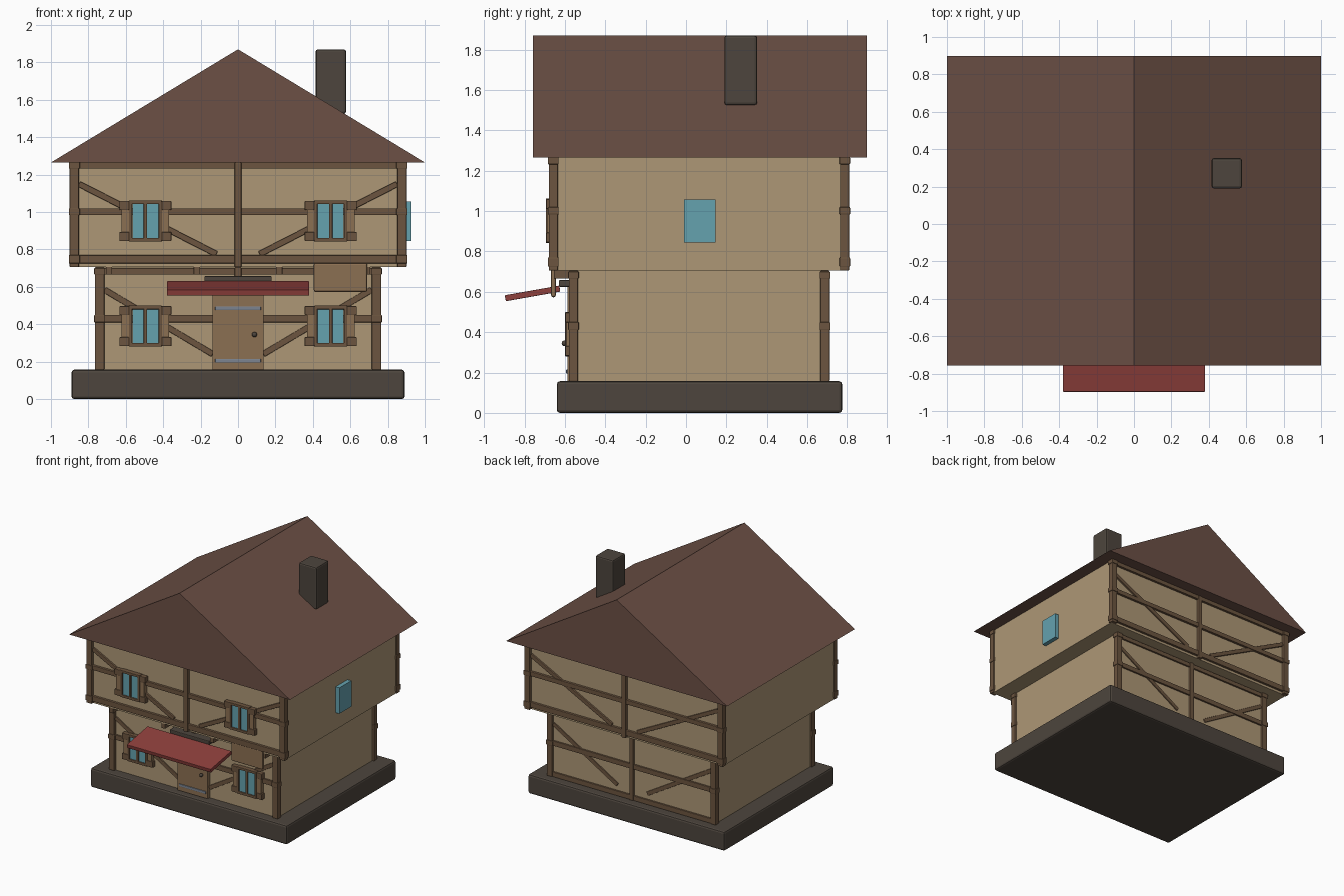
import bpy, bmesh, math
from mathutils import Vector

if "Cube" in bpy.data.objects:
    bpy.data.objects.remove(bpy.data.objects["Cube"])


def mat(name, rgb):
    m = bpy.data.materials.new(name)
    m.diffuse_color = (*rgb, 1)
    m.use_nodes = True
    m.node_tree.nodes["Principled BSDF"].inputs["Base Color"].default_value = m.diffuse_color
    return m


PLASTER = mat("plaster", (.42, .31, .18))
TIMBER = mat("timber", (.15, .09, .05))
ROOF = mat("roof_brown", (.15, .08, .06))
STONE = mat("stone", (.075, .06, .047))
GLASS = mat("glass", (.13, .36, .43))
RED = mat("awning_red", (.27, .05, .045))
WOOD = mat("light_wood", (.26, .16, .085))
METAL = mat("metal", (.2, .23, .28))


def finish(ob, m, bevel):
    ob.data.materials.append(m)
    if bevel:
        b = ob.modifiers.new("bevel", 'BEVEL')
        b.width, b.segments = bevel, 2
    return ob


def box(name, x, y, z, m, bevel=0.0):
    """Box from (min, max) ranges on each axis."""
    me = bpy.data.meshes.new(name)
    bm = bmesh.new()
    bmesh.ops.create_cube(bm, size=1)
    size = Vector((x[1] - x[0], y[1] - y[0], z[1] - z[0]))
    bmesh.ops.scale(bm, vec=size, verts=bm.verts)
    bm.to_mesh(me)
    bm.free()
    ob = bpy.data.objects.new(name, me)
    bpy.context.collection.objects.link(ob)
    ob.location = (sum(x) / 2, sum(y) / 2, sum(z) / 2)
    return finish(ob, m, bevel)


def brace(name, p, q, w, y, m):
    """Diagonal timber between two (x, z) points."""
    dx, dz = q[0] - p[0], q[1] - p[1]
    n = math.hypot(dx, dz)
    ob = box(name, (-n / 2, n / 2), y, (-w / 2, w / 2), m, .004)
    ob.location = ((p[0] + q[0]) / 2, sum(y) / 2, (p[1] + q[1]) / 2)
    ob.rotation_euler.y = -math.atan2(dz, dx)


YC = .065  # depth centre of the house body

# stone base and the two storeys
box("stone_base", (-.89, .89), (-.64, .775), (0, .157), STONE, .015)
box("ground_floor_walls", (-.75, .75), (YC - .625, YC + .625), (.15, .71), PLASTER)
box("upper_floor_walls", (-.89, .89), (YC - .72, YC + .72), (.705, 1.27), PLASTER)

# gable roof as a solid prism
me = bpy.data.meshes.new("roof")
bm = bmesh.new()
face = bm.faces.new([bm.verts.new((x, -.757, z))
                     for x, z in ((-1, 1.265), (1, 1.265), (0, 1.87))])
ext = bmesh.ops.extrude_face_region(bm, geom=[face])
bmesh.ops.translate(bm, vec=(0, 1.655, 0),
                    verts=[v for v in ext["geom"] if isinstance(v, bmesh.types.BMVert)])
bmesh.ops.recalc_face_normals(bm, faces=bm.faces)
bm.to_mesh(me)
bm.free()
roof = bpy.data.objects.new("roof", me)
bpy.context.collection.objects.link(roof)
finish(roof, ROOF, 0)
box("chimney", (.415, .577), (.19, .352), (1.525, 1.87), STONE, .012)

# timber framing on front and back of each storey
storeys = (
    ("ground", .765, .645, .155, .705, ((.665, .70), (.41, .45)), ((.715, .585), (.135, .24)), .32),
    ("upper", .9, .745, .705, 1.265, ((1.232, 1.268), (.983, 1.02), (.725, .77)),
     ((.85, 1.15), (.115, .775)), .0),
)
for nm, hx, hy, z0, z1, rails, (a, b), _ in storeys:
    for side in (-1, 1):
        face_y = YC + side * hy
        inner = face_y - side * .045
        ys = tuple(sorted((inner, face_y)))
        thin = tuple(sorted((inner, face_y - side * .006)))
        low = tuple(sorted((inner, face_y - side * .011)))
        where = nm + ("_front" if side < 0 else "_back")
        for s in (-1, 1):
            box(where + "_corner_post", tuple(sorted((s * hx, s * (hx - .05)))), ys,
                (z0, z1), TIMBER, .005)
            brace(where + "_brace", (s * a[0], a[1]), (s * b[0], b[1]), .032, low, TIMBER)
        box(where + "_centre_post", (-.018, .018), ys, (z0, z1), TIMBER, .005)
        for r in rails:
            box(where + "_rail", (-hx - .002, hx + .002), thin, r, TIMBER, .004)
            # rail ends standing proud of the corner posts
            for s in (-1, 1):
                box(where + "_rail_end", tuple(sorted((s * (hx - .055), s * (hx + .004)))),
                    (ys[0] - .004, ys[1] + .004), r, TIMBER, .004)
        if side > 0 and nm == "ground":
            box("ground_back_sill", (-hx, hx), thin, (.155, .195), TIMBER, .004)

# joist ends carrying the overhang
for x in (-.69, -.22, .22, .69):
    box("joist_end", (x - .017, x + .017), (-.655, -.55), (.665, .712), TIMBER, .004)


def window(cx, cz, wall):
    """Two-pane window with frame and shutters, on the front wall."""
    f = wall - .025
    box("window_glass", (cx - .07, cx + .07), (f - .004, wall + .02), (cz - .09, cz + .09), GLASS)
    for s in (-1, 0, 1):
        box("window_upright", (cx + s * .08 - .009, cx + s * .08 + .009), (f - .014, wall),
            (cz - .103, cz + .103), TIMBER, .003)
    for s in (-1, 1):
        zc = cz + s * .1
        box("window_rail", (cx - .088, cx + .088), (f - .014, wall), (zc - .01, zc + .01), TIMBER, .003)
        xs = cx + s * .107
        box("shutter", (xs - .02, xs + .02), (f - .008, wall), (cz - .095, cz + .095), WOOD)
        for t in (-1, 1):
            zt = cz + t * .083
            box("shutter_bar", (xs + s * .006 - .026, xs + s * .006 + .026), (f - .013, wall),
                (zt - .024, zt + .024), TIMBER, .004)


for s in (-1, 1):
    window(s * .495, .39, YC - .625)
    window(s * .495, .952, YC - .72)
box("side_window", (.88, .925), (-.01, .145), (.845, 1.057), GLASS)

# front door
box("door", (-.137, .137), (-.588, -.54), (.157, .64), WOOD, .004)
for z in (.205, .485):
    box("door_hinge", (-.122, .122), (-.594, -.58), (z - .01, z + .01), METAL, .003)
bpy.ops.mesh.primitive_uv_sphere_add(segments=16, ring_count=8, radius=.014,
                                     location=(.088, -.602, .345))
knob = bpy.context.object
knob.name = "door_knob"
knob.data.materials.append(STONE)
bpy.ops.object.shade_smooth()

# awning and its bracket
awning = box("awning", (-.38, .38), (-.137, .137), (-.015, .015), RED, .003)
awning.location = (0, -.76, .592)
awning.rotation_euler.x = math.radians(10)
box("awning_bracket", (-.18, .18), (-.63, -.56), (.625, .658), STONE, .006)

# blank board hanging from the overhang
box("hanging_board", (.405, .69), (-.668, -.645), (.573, .727), WOOD, .009)
